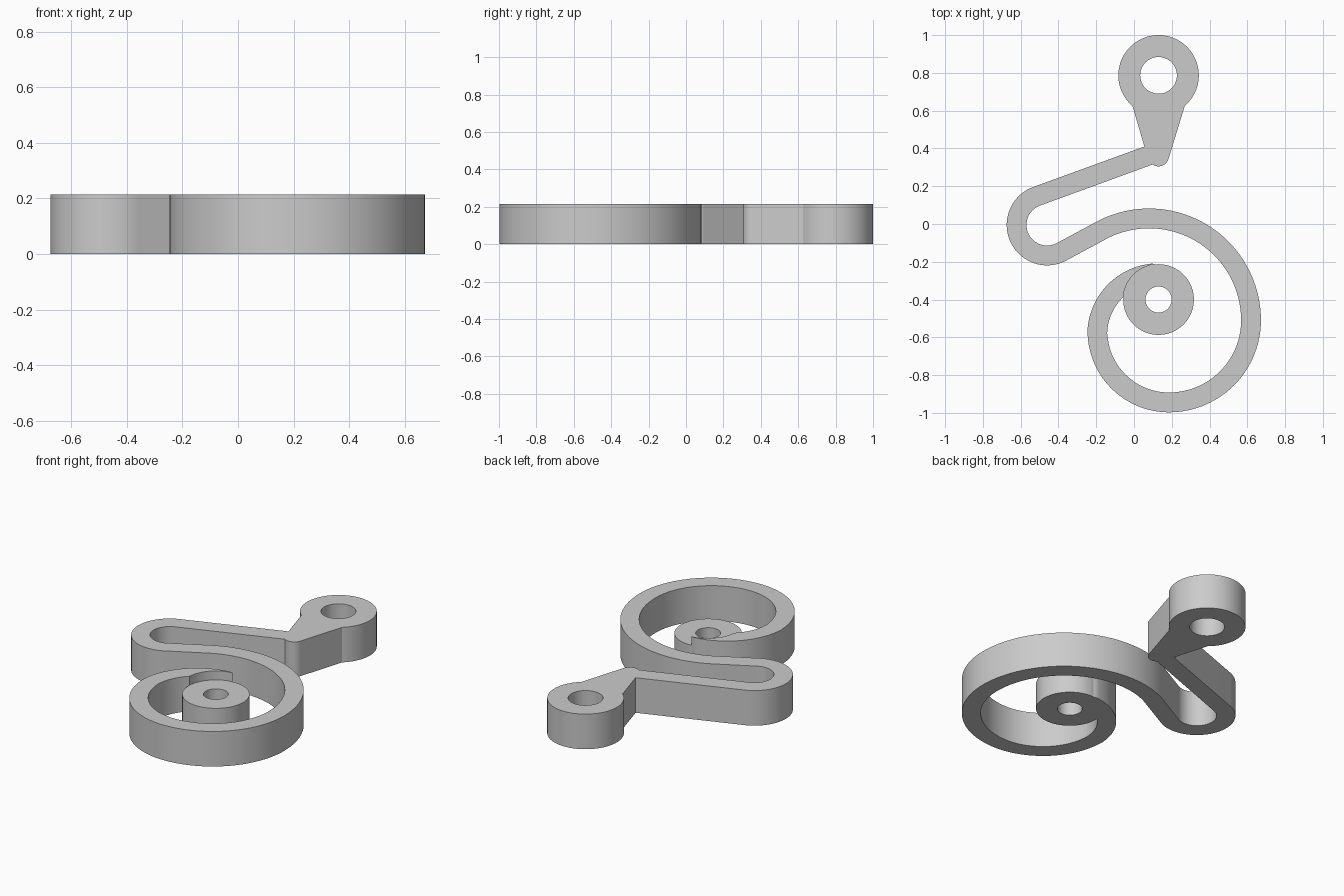
import bpy
from math import cos, sin, radians

cube = bpy.data.objects.get("Cube")
if cube:
    bpy.data.objects.remove(cube, do_unlink=True)

grey = bpy.data.materials.new("plain grey")
grey.use_nodes = True
grey.diffuse_color = (0.6, 0.6, 0.6, 1)
grey.node_tree.nodes["Principled BSDF"].inputs["Base Color"].default_value = (0.6, 0.6, 0.6, 1)


def arc(center, radius, start, end, step=3):
    """Points along an arc, angles in degrees; end below start runs clockwise."""
    n = max(2, round(abs(end - start) / step))
    angles = [radians(start + (end - start) * i / n) for i in range(n + 1)]
    return [(center[0] + radius * cos(a), center[1] + radius * sin(a)) for a in angles]


def circle(center, radius):
    return arc(center, radius, 0, 360)[:-1]


def plate(name, height, loops):
    """Flat profile with holes, extruded upward from the ground."""
    curve = bpy.data.curves.new(name, 'CURVE')
    curve.dimensions = '2D'
    curve.fill_mode = 'BOTH'
    curve.extrude = height / 2
    for loop in loops:
        spline = curve.splines.new('POLY')
        spline.points.add(len(loop) - 1)
        for point, (x, y) in zip(spline.points, loop):
            point.co = (x, y, 0, 1)
        spline.use_cyclic_u = True
    obj = bpy.data.objects.new(name, curve)
    bpy.context.collection.objects.link(obj)
    bpy.ops.object.select_all(action='DESELECT')
    obj.select_set(True)
    bpy.context.view_layer.objects.active = obj
    bpy.ops.object.convert(target='MESH')
    obj = bpy.context.object
    obj.name = name
    # weld caps to walls and lift onto the ground
    bpy.ops.object.mode_set(mode='EDIT')
    bpy.ops.mesh.select_all(action='SELECT')
    bpy.ops.mesh.remove_doubles(threshold=0.0002)
    bpy.ops.mesh.normals_make_consistent(inside=False)
    bpy.ops.object.mode_set(mode='OBJECT')
    for v in obj.data.vertices:
        v.co.z += height / 2
    obj.data.materials.clear()
    obj.data.materials.append(grey)
    bpy.ops.object.shade_smooth_by_angle(angle=radians(30))
    return obj


WIDTH = 0.105
HUB, HUB_R = (0.13, -0.4), 0.187
EYE, EYE_R = (0.13, 0.787), 0.213
BEND, BEND_R = (-0.46, -0.005), 0.214

# coil arcs from the hub outward: centre, outer radius, start and end angle
COIL = [((0.13, -0.585), 0.377, 95, 180),
        ((0.185, -0.566), 0.431, 182.5, 270),
        ((0.185, -0.51), 0.487, 270, 360),
        ((0.08, -0.51), 0.592, 0, 120)]

outline = []
for center, radius, start, end in COIL:                      # outer side of coil
    outline += arc(center, radius, start, end)
outline += arc(BEND, BEND_R - WIDTH, 300, 110)               # inside of U bend
outline += arc((0.13, 0.36), 0.055, 235, 345, 10)            # rounded elbow
outline += arc(EYE, EYE_R, -49.3, 229.7)                     # eyelet
outline += [(0.055, 0.41)]                                   # elbow notch
outline += arc(BEND, BEND_R, 110, 300)                       # outside of U bend
for center, radius, start, end in reversed(COIL):            # inner side of coil
    start = 133.8 if start == 95 else start
    outline += arc(center, radius - WIDTH, end, start)
outline += arc(HUB, HUB_R, 177, 95)                          # seam against hub

# drop coincident points where arcs join
clean = [p for i, p in enumerate(outline)
         if abs(p[0] - outline[i - 1][0]) + abs(p[1] - outline[i - 1][1]) > 0.001]

plate("spring_arm", 0.215, [clean, circle(EYE, 0.097)])
plate("hub", 0.16, [circle(HUB, HUB_R), circle(HUB, 0.069)])
